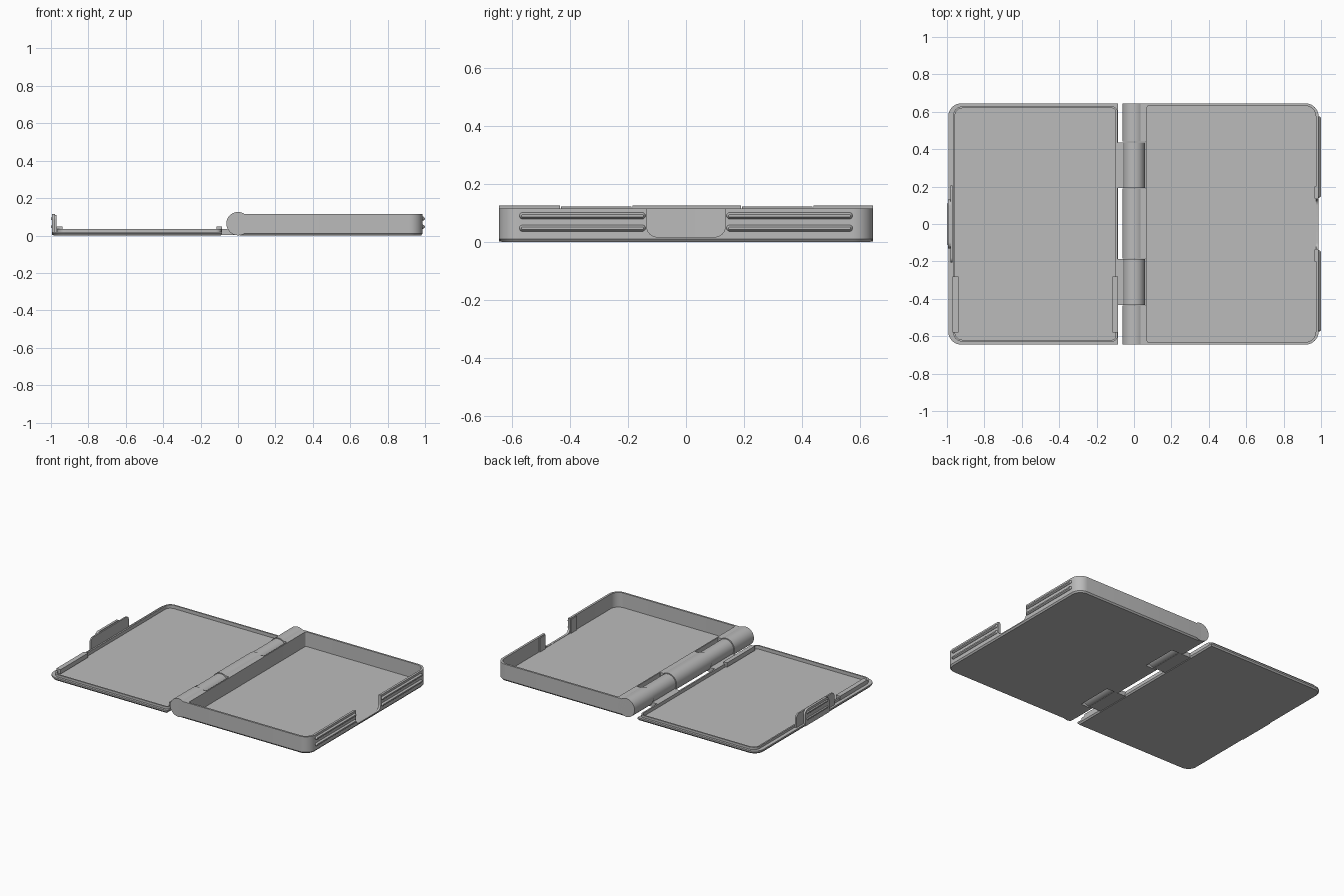
import bpy, bmesh, math

cube = bpy.data.objects.get("Cube")
if cube:
    bpy.data.objects.remove(cube, do_unlink=True)

grey = bpy.data.materials.new("plain grey")
grey.use_nodes = True
COLOUR = (0.5, 0.5, 0.5, 1)
grey.diffuse_color = COLOUR
grey.node_tree.nodes["Principled BSDF"].inputs["Base Color"].default_value = COLOUR

HALF = 0.645      # half depth of both shells
CORNER = 0.07     # outer corner radius
HINGE_Z = 0.0635  # height of the hinge axis


def outline(rect, radii, inset=0):
    """Rounded rectangle; radii run from low-low corner, counter-clockwise."""
    a0, a1, b0, b1 = rect
    a0, a1, b0, b1 = a0 + inset, a1 - inset, b0 + inset, b1 - inset
    corners = [(a0, b0, 1, 1), (a1, b0, -1, 1), (a1, b1, -1, -1), (a0, b1, 1, -1)]
    points, steps = [], 10
    for i, (a, b, sa, sb) in enumerate(corners):
        r = max(radii[i] - inset, 0.0005)
        for k in range(steps + 1):
            t = math.pi * (1 + i / 2) + math.pi / 2 * k / steps
            points.append((a + sa * r + r * math.cos(t), b + sb * r + r * math.sin(t)))
    return points


def solid(name, rect, radii, levels, axis="z"):
    """Stack rounded outlines along an axis; levels are (position, inset)."""
    place = {"x": lambda a, b, h: (h, a, b),
             "y": lambda a, b, h: (a, h, b),
             "z": lambda a, b, h: (a, b, h)}[axis]
    bm = bmesh.new()
    rings = [[bm.verts.new(place(a, b, h)) for a, b in outline(rect, radii, inset)]
             for h, inset in levels]
    for low, high in zip(rings, rings[1:]):
        for i in range(len(low)):
            bm.faces.new((low[i - 1], low[i], high[i], high[i - 1]))
    bm.faces.new(rings[0])
    bm.faces.new(rings[-1])
    bmesh.ops.remove_doubles(bm, verts=bm.verts, dist=1e-5)
    bmesh.ops.recalc_face_normals(bm, faces=bm.faces)
    mesh = bpy.data.meshes.new(name)
    bm.to_mesh(mesh)
    bm.free()
    mesh.materials.append(grey)
    obj = bpy.data.objects.new(name, mesh)
    bpy.context.collection.objects.link(obj)
    return obj


def box(name, x, y, z):
    return solid(name, (*x, *y), (0, 0, 0, 0), [(z[0], 0), (z[1], 0)])


def rod(name, y, z, x, r):
    """Round-ended rib lying along y."""
    return solid(name, (*y, z - r, z + r), (r, r, r, r),
                 [(x - r, r * 0.6), (x - r * 0.5, r * 0.15), (x, 0),
                  (x + r * 0.5, r * 0.15), (x + r, r * 0.6)], "x")


def barrel(name, y, r):
    return solid(name, (-r, r, HINGE_Z - r, HINGE_Z + r), (r, r, r, r),
                 [(y[0], 0), (y[1], 0)], "y")


def carve(obj, cutters):
    for cutter in cutters:
        cutter.hide_render = True
        mod = obj.modifiers.new("cut", "BOOLEAN")
        mod.operation, mod.solver, mod.object = "DIFFERENCE", "EXACT", cutter
    bpy.context.view_layer.update()
    graph = bpy.context.evaluated_depsgraph_get()
    mesh = bpy.data.meshes.new_from_object(obj.evaluated_get(graph))
    obj.modifiers.clear()
    obj.data = mesh
    for cutter in cutters:
        bpy.data.objects.remove(cutter, do_unlink=True)


tray_spans = [(-HALF, -0.435), (-0.185, 0.19), (0.44, HALF)]
lid_spans = [(-0.435, -0.185), (0.19, 0.44)]

# Tray: shallow box with a finger notch and clearances for the lid knuckles
right_round = (0, CORNER, CORNER, 0)
tray = solid("tray", (0, 0.987, -HALF, HALF), right_round,
             [(0, 0.008), (0.01, 0), (0.115, 0)])
cuts = [solid("cavity", (0.07, 0.972, -HALF + 0.013, HALF - 0.013),
              (0.01, 0.057, 0.057, 0.01), [(0.015, 0), (0.2, 0)]),
        solid("notch", (-0.135, 0.135, 0.017, 0.3), (0.035, 0.035, 0, 0),
              [(0.93, 0), (1.1, 0)], "x")]
cuts += [box("clearance", (-0.1, 0.062), span, (-0.1, 0.3)) for span in lid_spans]
carve(tray, cuts)

# Grip ribs and thickened notch edges on the tray
for side, word in ((-1, "front"), (1, "back")):
    for z, level in ((0.047, "lower"), (0.09, "upper")):
        rod(f"{word}_{level}_grip", sorted((side * 0.14, side * 0.575)), z, 0.988, 0.011)
    box(f"{word}_notch_pad", (0.966, 0.975), sorted((side * 0.137, side * 0.2)), (0.01, 0.11))

# Hinge: tray barrels, lid knuckles and the tabs that join them to the lid
for i, span in enumerate(tray_spans):
    barrel(f"tray_barrel_{i + 1}", span, 0.0625)
for i, (y0, y1) in enumerate(lid_spans):
    span = (y0 + 0.003, y1 - 0.003)
    barrel(f"lid_knuckle_{i + 1}", span, 0.058)
    box(f"hinge_tab_{i + 1}", (-0.09, 0), span, (0.004, 0.034))

# Lid: thin plate with a shallow recess and a raised sealing lip
left_round = (CORNER, 0, 0, CORNER)
lid = solid("lid", (-0.993, -0.085, -HALF, HALF), left_round,
            [(0, 0.008), (0.01, 0), (0.02, 0)])
recess = (-0.957, -0.098, -HALF + 0.026, HALF - 0.026)
soft = (0.04, 0.02, 0.02, 0.04)
carve(lid, [solid("recess", recess, soft, [(0.013, 0), (0.1, 0)])])
lip = solid("lid_lip", recess, soft, [(0.014, -0.01), (0.036, -0.01)])
carve(lip, [solid("lip_opening", recess, soft, [(0, 0), (0.1, 0)])])

# Two retaining ribs near the front of the lid
for word, x in (("outer", (-0.97, -0.938)), ("hinge_side", (-0.115, -0.086))):
    box(f"{word}_retainer", x, (-0.58, -0.28), (0.018, 0.048))

# Clasp standing on the free edge of the lid
solid("clasp_backing", (-0.205, 0.205, 0.012, 0.11), (0, 0, 0.025, 0.025),
      [(-0.98, 0), (-0.97, 0)], "x")
solid("clasp_panel", (-0.13, 0.13, 0.004, 0.115), (0, 0, 0.033, 0.033),
      [(-0.994, 0), (-0.978, 0)], "x")
for z, level in ((0.047, "lower"), (0.09, "upper")):
    rod(f"{level}_clasp_grip", (-0.115, 0.115), z, -0.99, 0.01)

# Smooth the curves and keep edges crisp
bpy.ops.object.select_all(action="DESELECT")
for obj in bpy.context.collection.objects:
    if obj.type == "MESH" and grey.name in obj.data.materials:
        obj.select_set(True)
        bpy.context.view_layer.objects.active = obj
bpy.ops.object.shade_smooth_by_angle(angle=math.radians(30))
